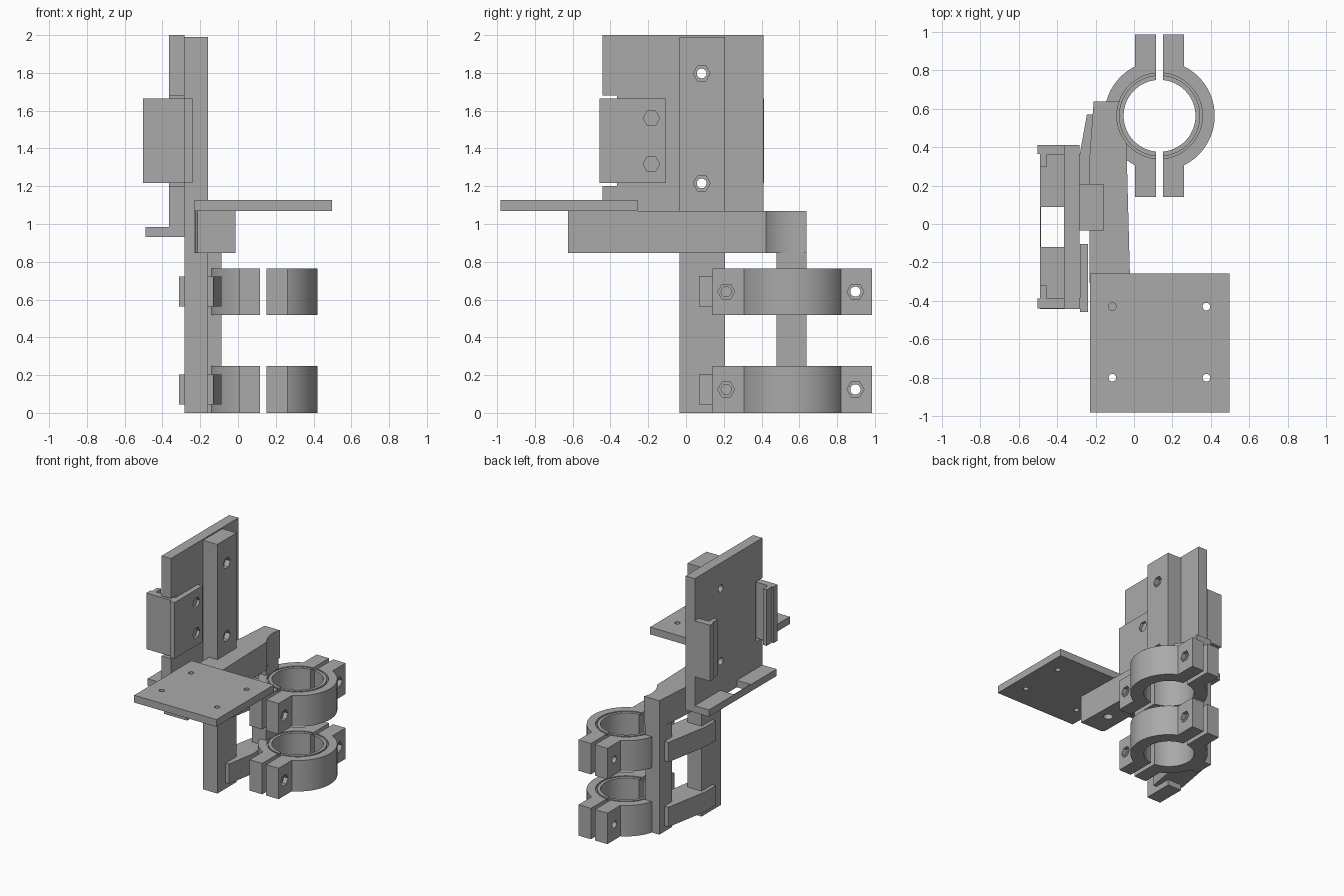
import bpy, bmesh, math
from mathutils import Matrix

if "Cube" in bpy.data.objects:
    bpy.data.objects.remove(bpy.data.objects["Cube"])

grey = bpy.data.materials.new("plain_grey")
grey.diffuse_color = (0.4, 0.4, 0.4, 1)
grey.use_nodes = True
grey.node_tree.nodes["Principled BSDF"].inputs["Base Color"].default_value = grey.diffuse_color


def prism(name, pts, z0, z1, matrix=None):
    """Extrude an outline in the xy plane from z0 to z1."""
    bm = bmesh.new()
    face = bm.faces.new([bm.verts.new((x, y, z0)) for x, y in pts])
    top = bmesh.ops.extrude_face_region(bm, geom=[face])["geom"]
    bmesh.ops.translate(bm, vec=(0, 0, z1 - z0),
                        verts=[v for v in top if isinstance(v, bmesh.types.BMVert)])
    if matrix:
        bm.transform(matrix)
    bmesh.ops.recalc_face_normals(bm, faces=bm.faces)
    mesh = bpy.data.meshes.new(name)
    bm.to_mesh(mesh)
    bm.free()
    mesh.materials.append(grey)
    ob = bpy.data.objects.new(name, mesh)
    bpy.context.collection.objects.link(ob)
    return ob


def box(name, x0, x1, y0, y1, z0, z1):
    return prism(name, [(x0, y0), (x1, y0), (x1, y1), (x0, y1)], z0, z1)


def arc(r, a0, a1, n, cx=0, cy=0):
    return [(cx + r * math.cos(a0 + (a1 - a0) * i / n),
             cy + r * math.sin(a0 + (a1 - a0) * i / n)) for i in range(n + 1)]


def disc(r, n, cx=0, cy=0):
    return arc(r, 0, math.tau * (n - 1) / n, n - 1, cx, cy)


# maps outline (u, v, depth) to (y, z, x)
ALONG_X = Matrix(((0, 0, 1, 0), (1, 0, 0, 0), (0, 1, 0, 0), (0, 0, 0, 1)))


def x_hole(y, z, x0, x1, r, n=20):
    return prism("cutter", disc(r, n, y, z), x0, x1, ALONG_X)


def cut(ob, *cutters):
    bpy.context.view_layer.objects.active = ob
    for c in cutters:
        c.hide_render = True
        m = ob.modifiers.new("cut", 'BOOLEAN')
        m.operation, m.solver, m.object = 'DIFFERENCE', 'EXACT', c
        bpy.ops.object.modifier_apply(modifier=m.name)
        bpy.data.objects.remove(c)


def smooth(ob):
    bpy.ops.object.select_all(action='DESELECT')
    ob.select_set(True)
    bpy.context.view_layer.objects.active = ob
    bpy.ops.object.shade_smooth_by_angle(angle=math.radians(30))


CX, CY = 0.133, 0.563          # clamp axis

# split clamps with ears, bolt holes and a ring groove
GAP, EAR_X, EAR_Y, R_OUT, R_IN = 0.0175, 0.128, 0.422, 0.287, 0.187
a, b = math.acos(EAR_X / R_OUT), math.acos(GAP / R_IN)
half = ([(GAP, EAR_Y), (EAR_X, EAR_Y)] + arc(R_OUT, a, -a, 40)
        + [(EAR_X, -EAR_Y), (GAP, -EAR_Y)] + arc(R_IN, -b, b, 48))
groove = arc(0.223, 1.56, -1.56, 48) + arc(0.211, -1.56, 1.56, 48)
for level, z0 in (("lower", 0.0), ("upper", 0.518)):
    z1, zm = z0 + 0.247, z0 + 0.124
    for side, s in (("left", -1), ("right", 1)):
        place = lambda pts: [(CX + s * x, CY + y) for x, y in pts]
        clamp = prism(f"{level}_clamp_{side}", place(half), z0, z1)
        cutters = [prism("cutter", place(groove), z1 - 0.02, z1 + 0.02)]
        for y in (0.213, 0.897):
            cutters.append(x_hole(y, zm, -0.05, 0.3, 0.027))
            if s > 0:
                cutters.append(x_hole(y, zm, CX + EAR_X - 0.035, 0.3, 0.045, 6))
        cut(clamp, *cutters)
        smooth(clamp)

    # angled arm joining the column to the rear post
    prism(f"{level}_arm", [(-0.312, 0.07), (-0.13, 0.07), (-0.088, 0.31),
                           (-0.10, 0.57), (-0.245, 0.57), (-0.312, 0.2)],
          z0 + 0.045, z0 + 0.203)

# rear post and horizontal beam, hollowed for the pole
pole = lambda: prism("cutter", disc(0.222, 96, CX, CY), -0.1, 1.2)
post = box("rear_post", -0.21, -0.088, 0.478, 0.637, 0, 1.07)
cut(post, pole())
beam = prism("cross_beam", [(-0.228, -0.60), (-0.215, -0.625), (-0.012, -0.625),
                            (-0.045, 0.637), (-0.21, 0.637), (-0.235, 0.3)], 0.847, 1.07)
cut(beam, pole(), prism("cutter", disc(0.035, 24, -0.11, -0.43), 0.8, 1.07 - 0.004))
smooth(beam)

# tall column with nut recesses
column = box("column", -0.283, -0.158, -0.035, 0.207, 0, 1.99)
for z in (1.797, 1.215):
    cut(column, x_hole(0.083, z, -0.4, 0, 0.026), x_hole(0.083, z, -0.2, 0, 0.045, 6))

# horizontal tray with four corner holes
tray = box("tray", -0.23, 0.497, -0.982, -0.257, 1.07, 1.128)
for x in (-0.113, 0.377):
    for y in (-0.43, -0.80):
        cut(tray, prism("cutter", disc(0.02, 20, x, y), 1, 1.2))

# device back plate: edge notch, bolt holes and adjustment slots
plate = box("back_plate", -0.365, -0.283, -0.443, 0.41, 0.93, 2.0)
cut(plate, box("cutter", -0.5, -0.2, -0.6, -0.365, 1.2, 1.68))
for z in (1.797, 1.215):
    cut(plate, x_hole(0.083, z, -0.5, -0.2, 0.028))
for z in (1.56, 1.317):
    slot = arc(0.03, -math.pi / 2, math.pi / 2, 10, -0.14, z) \
        + arc(0.03, math.pi / 2, 3 * math.pi / 2, 10, -0.22, z)
    wide = arc(0.048, -math.pi / 2, math.pi / 2, 10, -0.14, z) \
        + arc(0.048, math.pi / 2, 3 * math.pi / 2, 10, -0.22, z)
    cut(plate, prism("cutter", slot, -0.5, -0.2, ALONG_X),
        prism("cutter", wide, -0.5, -0.33, ALONG_X))

# bottom shelf with cable opening
shelf = box("bottom_shelf", -0.49, -0.365, -0.443, 0.41, 0.93, 0.985)
cut(shelf, box("cutter", -0.483, -0.3, -0.12, 0.088, 0.8, 1.1))

# fixed hooked clip
prism("fixed_clip", [(-0.365, 0.412), (-0.502, 0.412), (-0.502, 0.365), (-0.488, 0.365),
                     (-0.488, 0.297), (-0.455, 0.297), (-0.455, 0.36), (-0.365, 0.36)],
      1.217, 1.665)

# sliding clip wrapping the notched edge
slider = prism("sliding_clip", [
    (-0.24, -0.105), (-0.282, -0.105), (-0.282, -0.385), (-0.455, -0.385),
    (-0.455, -0.32), (-0.488, -0.32), (-0.488, -0.388), (-0.502, -0.388),
    (-0.502, -0.44), (-0.282, -0.44), (-0.282, -0.458), (-0.24, -0.458)], 1.217, 1.665)
for z in (1.56, 1.317):
    cut(slider, x_hole(-0.183, z, -0.4, 0, 0.026), x_hole(-0.183, z, -0.262, 0, 0.044, 6))
